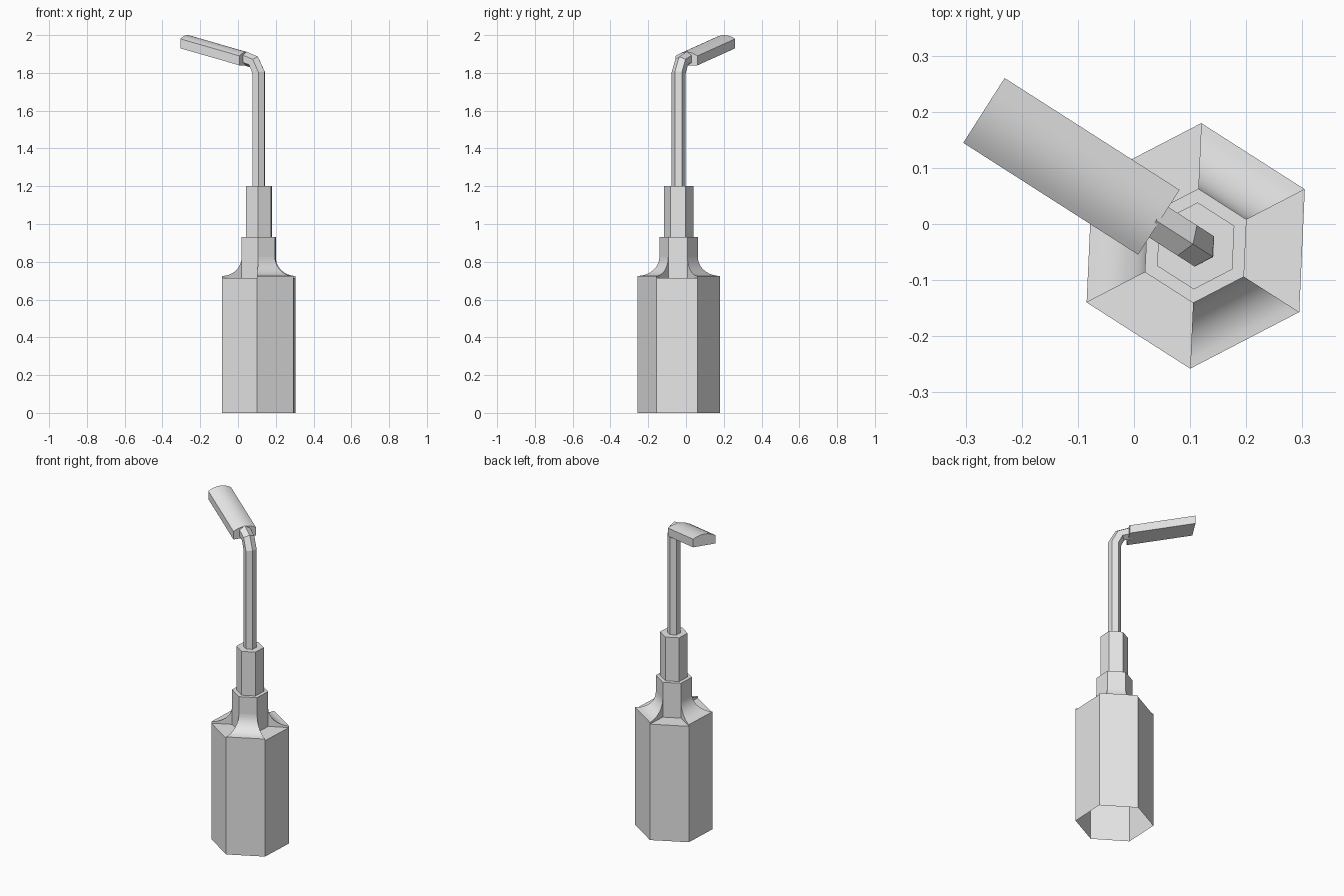
import bpy, bmesh
from math import sin, cos, pi, radians
from mathutils import Vector

if "Cube" in bpy.data.objects:
    bpy.data.objects.remove(bpy.data.objects["Cube"], do_unlink=True)

# Shared measures: the vertical axis and the heading of the angled head
AXIS = Vector((0.11, -0.039, 0))
TURN = radians(27.4)
HEADING = TURN + 2 * pi / 3
FORWARD = Vector((cos(HEADING), sin(HEADING), 0))
SIDE = Vector((-sin(HEADING), cos(HEADING), 0))
UP = Vector((0, 0, 1))
BODY_R, NECK_R = 0.219, 0.102
SHOULDER = 0.715

grey = bpy.data.materials.new("light grey")
grey.use_nodes = True
grey.diffuse_color = (0.8, 0.8, 0.8, 1)
grey.node_tree.nodes["Principled BSDF"].inputs["Base Color"].default_value = (0.8, 0.8, 0.8, 1)


def loft(name, rings, start_cap=True, end_cap=True, smooth=False):
    """Skin a list of equal-sized closed rings of points."""
    bm = bmesh.new()
    loops = [[bm.verts.new(p) for p in ring] for ring in rings]
    n = len(loops[0])
    for a, b in zip(loops, loops[1:]):
        for i in range(n):
            j = (i + 1) % n
            bm.faces.new((a[i], a[j], b[j], b[i]))
    if start_cap:
        bm.faces.new(loops[0][::-1])
    if end_cap:
        bm.faces.new(loops[-1])
    bmesh.ops.recalc_face_normals(bm, faces=bm.faces)
    mesh = bpy.data.meshes.new(name)
    bm.to_mesh(mesh)
    bm.free()
    mesh.materials.append(grey)
    obj = bpy.data.objects.new(name, mesh)
    bpy.context.collection.objects.link(obj)
    if smooth:
        bpy.ops.object.select_all(action='DESELECT')
        obj.select_set(True)
        bpy.context.view_layer.objects.active = obj
        bpy.ops.object.shade_smooth_by_angle(angle=radians(25))
    return obj


def on_axis(r, z, angle):
    return AXIS + Vector((r * cos(angle), r * sin(angle), z))


def hex_ring(r, z):
    return [on_axis(r, z, TURN + k * pi / 3) for k in range(6)]


# Stacked hexagonal handle, open underneath
loft("handle_body", [hex_ring(BODY_R, 0), hex_ring(BODY_R, SHOULDER)], start_cap=False)
loft("neck", [hex_ring(NECK_R, SHOULDER), hex_ring(NECK_R, 0.93)], start_cap=False)
loft("collar", [hex_ring(0.0775, 0.93), hex_ring(0.0775, 1.2)], start_cap=False)

# Concave flares on every second side of the shoulder
profile = [(NECK_R - 0.004, SHOULDER), (BODY_R, SHOULDER)]
for i in range(11):
    t = i / 10 * pi / 2
    profile.append((BODY_R - (BODY_R - NECK_R) * sin(t), 0.725 + 0.1 * (1 - cos(t))))
profile.append((NECK_R - 0.004, 0.825))
for k in range(3):
    start = TURN + k * 2 * pi / 3
    loft(f"shoulder_flare_{k + 1}",
         [[on_axis(r, z, a) for r, z in profile] for a in (start, start + pi / 3)],
         smooth=True)

# Bent hexagonal rod: distance forward, height, lean of the section
ROD_R = 0.037
rings = []
for s, z, lean in ((0, 1.2, 0), (0, 1.8, 14), (0.03, 1.858, 49), (0.09, 1.878, 80)):
    lean = radians(lean)
    centre = AXIS + FORWARD * s + UP * z
    across = FORWARD * cos(lean) - UP * sin(lean)
    rings.append([centre + ROD_R * (across * cos(k * pi / 3) + SIDE * sin(k * pi / 3))
                  for k in range(6)])
loft("bent_rod", rings, start_cap=False)

# Rising head with an arched top and upright ends
HALF = 0.0685
section = [(-HALF, 0), (HALF, 0)]
for i in range(13):
    u = 1 - i / 6
    section.append((HALF * u, 0.05 + 0.02 * (1 - u * u)))
loft("head", [[AXIS + FORWARD * s + SIDE * u + UP * (z + h) for u, h in section]
              for s, z in ((0.078, 1.84), (0.448, 1.93))], smooth=True)
